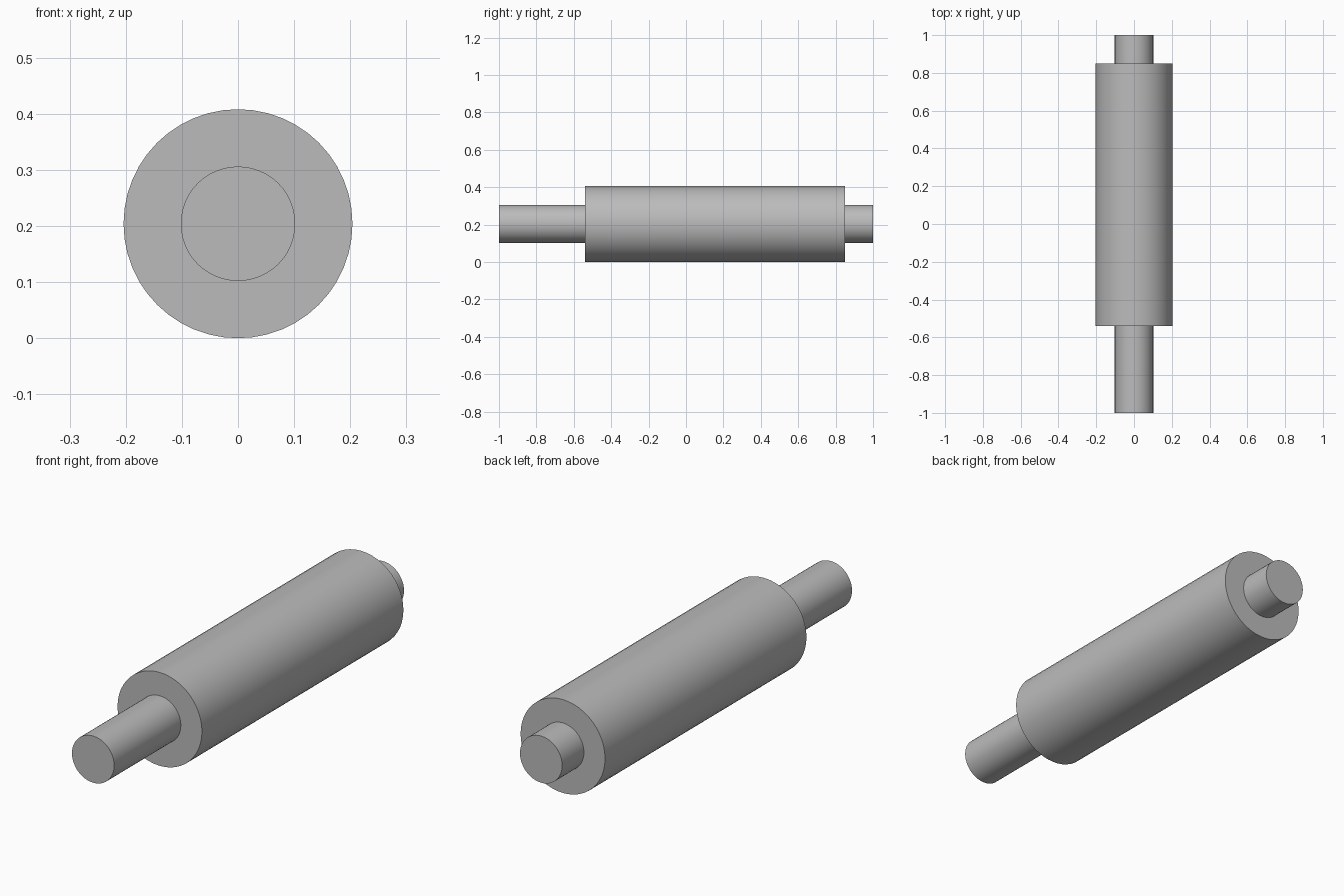
import bpy
import math

if "Cube" in bpy.data.objects:
    bpy.data.objects.remove(bpy.data.objects["Cube"], do_unlink=True)

BODY_RADIUS = 0.204
SHAFT_RADIUS = 0.102
BODY_FRONT, BODY_BACK = -0.54, 0.85

grey = bpy.data.materials.new("plain grey")
grey.use_nodes = True
colour = (0.5, 0.5, 0.5, 1)
grey.diffuse_color = colour
grey.node_tree.nodes["Principled BSDF"].inputs["Base Color"].default_value = colour


def rod(name, radius, start, end):
    """Capped cylinder lying along y at the roller's axis height."""
    bpy.ops.mesh.primitive_cylinder_add(
        vertices=48, radius=radius, depth=end - start,
        location=(0, (start + end) / 2, BODY_RADIUS),
        rotation=(math.pi / 2, 0, 0))
    part = bpy.context.object
    part.name = name
    part.data.materials.append(grey)
    bpy.ops.object.shade_smooth_by_angle(angle=math.radians(30))
    return part


# Thick roller, with a long shaft in front and a short one behind
rod("roller_body", BODY_RADIUS, BODY_FRONT, BODY_BACK)
rod("front_shaft", SHAFT_RADIUS, -1, BODY_FRONT)
rod("back_shaft", SHAFT_RADIUS, BODY_BACK, 1)
